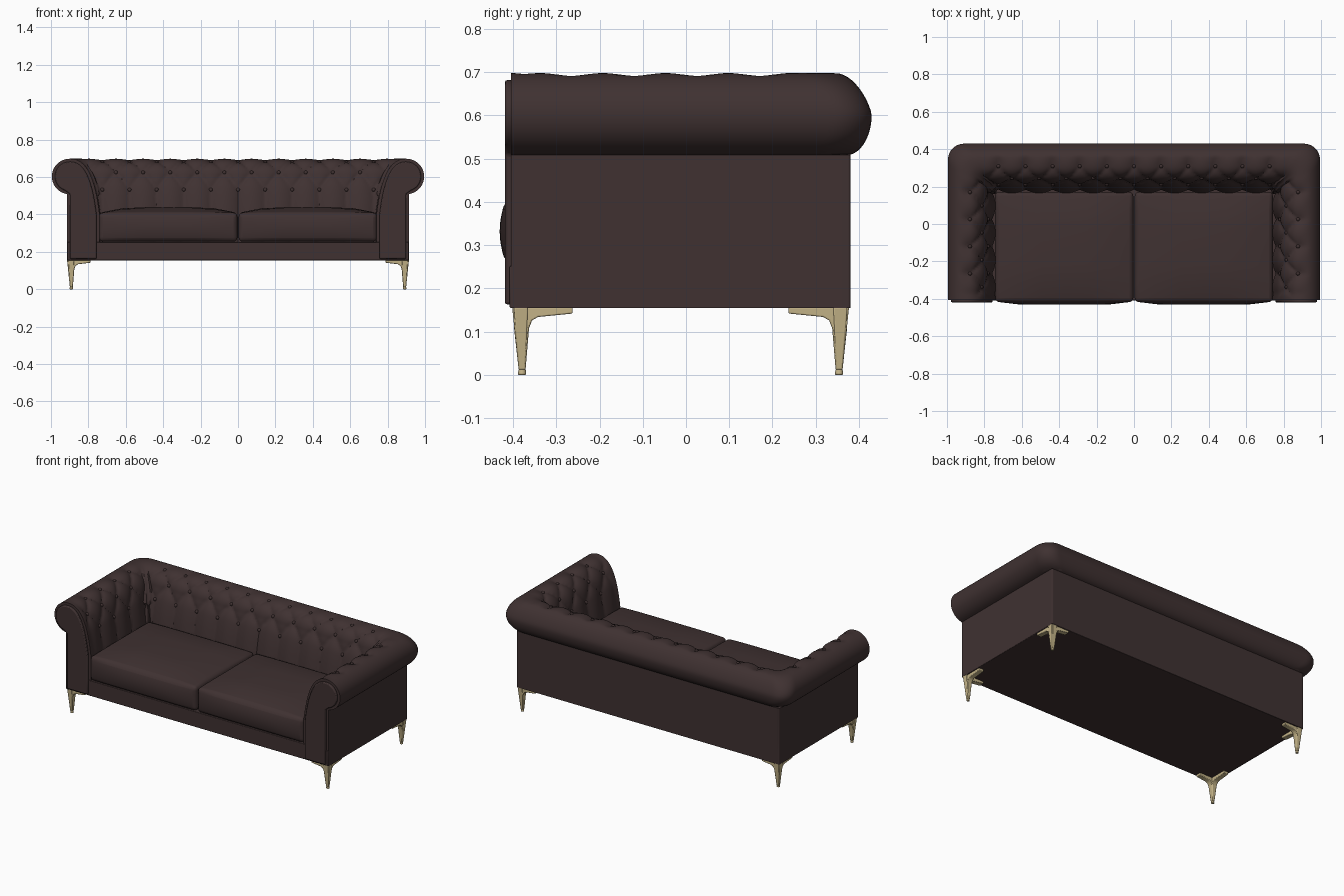
import bpy, bmesh, math
from mathutils import Vector, Matrix
from mathutils.geometry import interpolate_bezier

if "Cube" in bpy.data.objects:
    bpy.data.objects.remove(bpy.data.objects["Cube"])


def material(name, rgb):
    m = bpy.data.materials.new(name)
    m.diffuse_color = (*rgb, 1)
    m.use_nodes = True
    m.node_tree.nodes["Principled BSDF"].inputs["Base Color"].default_value = m.diffuse_color
    return m


LEATHER = material("dark_brown_leather", (0.050, 0.031, 0.031))
BRASS = material("pale_brass", (0.56, 0.46, 0.25))


def finish(name, bm, mat, bevel=0, segments=3, angle=40):
    bmesh.ops.recalc_face_normals(bm, faces=bm.faces[:])
    me = bpy.data.meshes.new(name)
    bm.to_mesh(me)
    bm.free()
    ob = bpy.data.objects.new(name, me)
    bpy.context.collection.objects.link(ob)
    me.materials.append(mat)
    bpy.ops.object.select_all(action='DESELECT')
    ob.select_set(True)
    bpy.context.view_layer.objects.active = ob
    bpy.ops.object.shade_smooth_by_angle(angle=math.radians(angle))
    if bevel:
        b = ob.modifiers.new("soft_edges", 'BEVEL')
        b.width, b.segments, b.limit_method = bevel, segments, 'ANGLE'
        b.angle_limit = math.radians(40)
    return ob


def box(bm, lo, hi):
    lo, hi = Vector(lo), Vector(hi)
    mat = Matrix.Translation((lo + hi) / 2) @ Matrix.Diagonal((*(hi - lo), 1))
    return bmesh.ops.create_cube(bm, size=1, matrix=mat)['verts']


# Cross-section of arm and back: (inward distance from outer wall, height)
WX, WY, FRONT, FLOOR = 0.915, 0.38, -0.405, 0.155
profile = [Vector((0, FLOOR)), Vector((0, 0.509))]
for i in range(1, 21):
    th = math.radians(-81 + 171 * i / 20)
    profile.append(Vector((0.015 - 0.095 * math.cos(th), 0.603 + 0.095 * math.sin(th))))
top_index = len(profile) - 1
inner = interpolate_bezier(Vector((0.015, 0.698)), Vector((0.12, 0.70)),
                           Vector((0.155, 0.56)), Vector((0.175, 0.40)), 34)
profile += [Vector(p[:2]) for p in inner[1:]]
profile += [Vector((0.175, 0.25)), Vector((0.175, FLOOR))]

arc = [0]
for a, b in zip(profile, profile[1:]):
    arc.append(arc[-1] + (b - a).length)
normals = []
for i in range(len(profile)):
    t = (profile[min(i + 1, len(profile) - 1)] - profile[max(i - 1, 0)]).normalized()
    normals.append(Vector((-t.y, t.x)))

# Diamond tufting
PITCH, ROW, DEPTH = 0.145, 0.1, 0.02
ROW0 = arc[top_index] + 0.025


def smooth(x):
    x = min(1, max(0, x))
    return x * x * (3 - 2 * x)


def tuft(u, t, fade=1):
    v = min(1, max(0, (t - ROW0) / (2 * ROW)))
    ridge = abs(math.sin(math.pi * (u + v)) * math.sin(math.pi * (u - v))) ** 0.4
    return -DEPTH * (1 - ridge) * smooth((t - ROW0 + 0.07) / 0.07) * fade


def back_d(d, z):
    if z < 0.5095 and d <= 0:
        return d
    return d * (0.62 if d < 0 else 0.215 / 0.175) + 0.025 * max(0, (z - 0.603) / 0.095)


def corner_radius(p):
    return 0.005 if p.y < 0.5095 else 0.02 + 0.065 * (1 - smooth(p.x / 0.1))


def station(i, kind, f, side=1):
    """Point on the upholstery shell: profile point i, fraction f along a section."""
    p, r = profile[i], corner_radius(profile[i])
    X, Y = WX - p.x, WY - back_d(p.x, p.y)
    if kind == 'arm':
        y = FRONT + (Y - r - FRONT) * f
        q = p + normals[i] * tuft((y - 0.17) / PITCH, arc[i], smooth((y + 0.4) / 0.05))
        return Vector((side * (WX - q.x), y, q.y))
    if kind == 'back':
        x = (X - r) * (1 - 2 * f)
        q = p + normals[i] * tuft(x / PITCH, arc[i])
        return Vector((x, WY - back_d(p.x, p.y) - (q.x - p.x), q.y))
    c, s = math.cos(f * math.pi / 2), math.sin(f * math.pi / 2)
    return Vector((side * (X - r + r * c), Y - r + r * s, p.y))


# Arms and back: one padded shell swept around three sides
path = [('arm', k / 54, 1) for k in range(55)]
path += [('turn', k / 7, 1) for k in range(1, 7)]
path += [('back', k / 140, 1) for k in range(141)]
path += [('turn', 1 - k / 7, -1) for k in range(1, 7)]
path += [('arm', 1 - k / 54, -1) for k in range(55)]
bm = bmesh.new()
rings = [[bm.verts.new(station(i, *s)) for i in range(len(profile))] for s in path]
for ra, rb in zip(rings, rings[1:]):
    for i in range(len(profile) - 1):
        bm.faces.new((ra[i], ra[i + 1], rb[i + 1], rb[i]))
for ring in (rings[0], rings[-1]):
    bm.faces.new(ring)
finish("arms_and_back", bm, LEATHER, angle=50)

# Tufting buttons
bm = bmesh.new()


def add_button(pos):
    m = Matrix.Translation(pos) @ Matrix.Diagonal((0.011, 0.011, 0.011, 1))
    bmesh.ops.create_uvsphere(bm, u_segments=10, v_segments=6, radius=1, matrix=m)


for row in range(3):
    i = min(range(len(arc)), key=lambda k: abs(arc[k] - ROW0 - row * ROW))
    q = profile[i] - normals[i] * (DEPTH - 0.001)
    shift = 0.5 * (row % 2)
    for k in range(-6, 7):
        x = (k + shift) * PITCH
        if abs(x) < WX - q.x - 0.03:
            add_button((x, WY - back_d(profile[i].x, profile[i].y) - (q.x - profile[i].x), q.y))
    for k in range(-4, 2):
        y = 0.17 + (k + shift) * PITCH
        if -0.37 < y < WY - back_d(*profile[i]) - 0.03:
            for side in (1, -1):
                add_button((side * (WX - q.x), y, q.y))
finish("tufting_buttons", bm, LEATHER)

# Scrolled facings on the arm fronts
for side, label in ((1, "right"), (-1, "left")):
    bm = bmesh.new()
    pts = []
    for p, n in zip(profile, normals):
        q = p - n * 0.016
        pts.append((side * (WX - q.x), FRONT + 0.005, max(q.y, FLOOR + 0.008)))
    face = bm.faces.new([bm.verts.new(c) for c in pts])
    ext = bmesh.ops.extrude_face_region(bm, geom=[face])['geom']
    bmesh.ops.translate(bm, vec=(0, -0.019, 0),
                        verts=[e for e in ext if isinstance(e, bmesh.types.BMVert)])
    finish(label + "_arm_facing", bm, LEATHER, 0.006, 2)

# Base with front rail
bm = bmesh.new()
box(bm, (-WX + 0.002, -0.408, FLOOR), (WX - 0.002, WY - 0.002, 0.252))
finish("base_rail", bm, LEATHER, 0.003, 2)

# Seat cushions with crowned tops and bulging fronts
for side, label in ((1, "right"), (-1, "left")):
    bm = bmesh.new()
    half = Vector((0.369, 0.293, 0.077))
    mid = Vector((side * 0.373, -0.122, 0.332))
    box(bm, -half, half)
    bmesh.ops.subdivide_edges(bm, edges=bm.edges[:], cuts=5, use_grid_fill=True)
    for v in bm.verts:
        a, b, c = (v.co[k] / half[k] for k in range(3))
        if c > 0:
            v.co.z += 0.030 * c * (1 - a ** 4) * (1 - b ** 4)
        if b < 0:
            v.co.y += 0.016 * b * (1 - c * c) * (1 - a ** 6)
        v.co += mid
    finish(label + "_seat_cushion", bm, LEATHER, 0.02, 3)

# Brass legs: tapered stem, foot tip and two bracket wings along the edges
for sx in (1, -1):
    for sy, corner_y in ((-1, -0.402), (1, 0.377)):
        bm = bmesh.new()
        for axis, reach in ((0, 0.125), (1, 0.14)):
            outline = [(0, 0.157), (reach, 0.157), (reach, 0.142), (0.06, 0.134),
                       (0.046, 0.126), (0.039, 0.108), (0.031, 0.012), (0.015, 0.012)]
            lo, hi = (0.004, 0.036) if axis == 0 else (0.006, 0.038)
            loops = []
            for w in (lo, hi):
                loop = []
                for a, z in outline:
                    # sides narrow towards the foot
                    k = smooth((0.13 - z) / 0.12)
                    ww = w + ((0.015 if w == lo else 0.031) - w) * k
                    x, y = (a, ww) if axis == 0 else (ww, a)
                    loop.append(bm.verts.new((sx * (0.914 - x), corner_y - sy * y, z)))
                loops.append(loop)
            n = len(outline)
            for loop in loops:
                bm.faces.new(loop)
            for i in range(n):
                j = (i + 1) % n
                bm.faces.new((loops[0][i], loops[0][j], loops[1][j], loops[1][i]))
        bmesh.ops.create_cone(bm, cap_ends=True, segments=12, radius1=0.010, radius2=0.008,
                              depth=0.014, matrix=Matrix.Translation(
                                  (sx * (0.914 - 0.023), corner_y - sy * 0.023, 0.007)))
        name = ("front" if sy < 0 else "back") + ("_right_leg" if sx > 0 else "_left_leg")
        finish(name, bm, BRASS, 0.003, 2)
